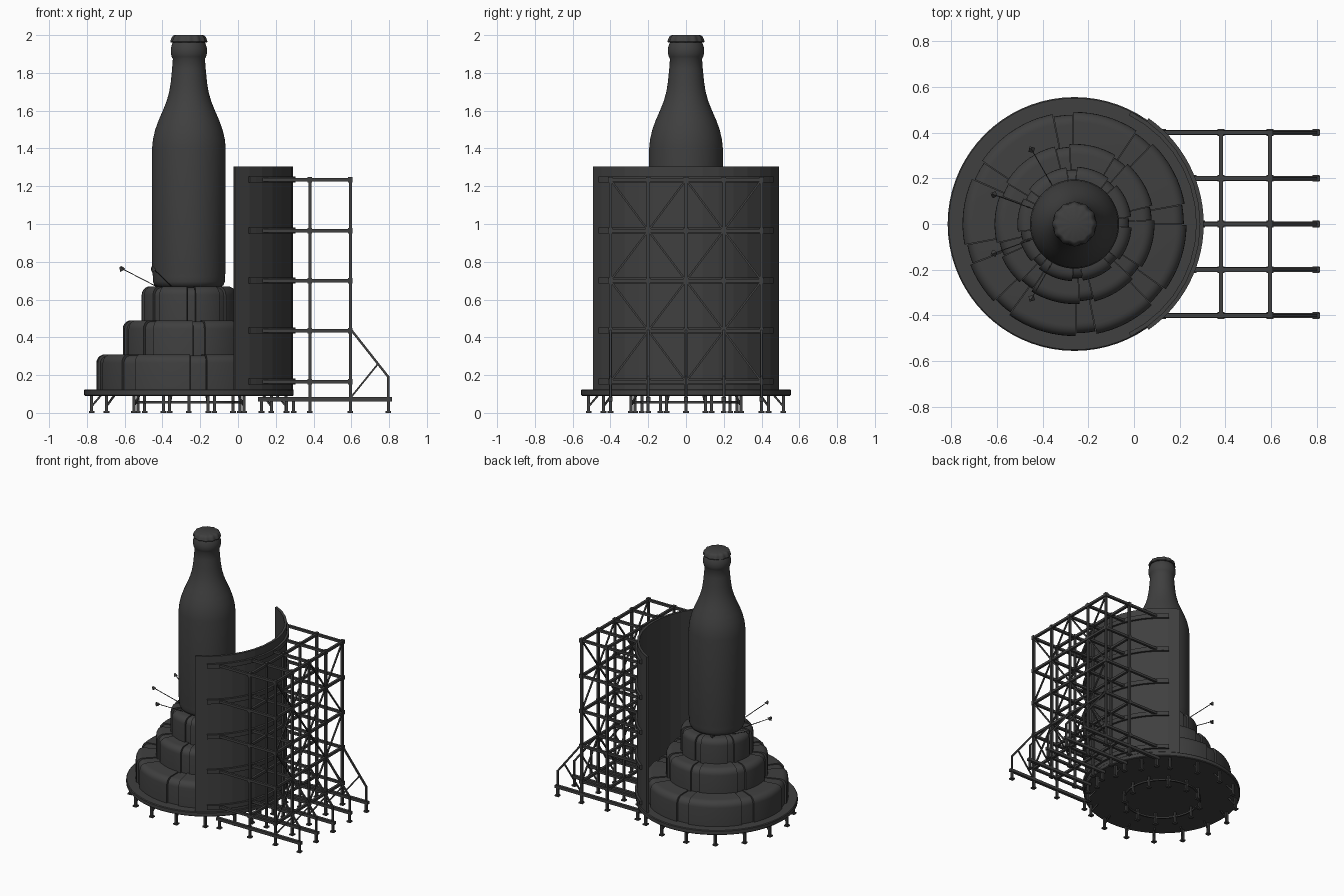
import bpy, bmesh
from math import sin, cos, radians, sqrt, pi
from mathutils import Vector, Matrix

if "Cube" in bpy.data.objects:
    bpy.data.objects.remove(bpy.data.objects["Cube"], do_unlink=True)

charcoal = bpy.data.materials.new("charcoal")
charcoal.use_nodes = True
charcoal.diffuse_color = (0.05, 0.05, 0.05, 1)
charcoal.node_tree.nodes["Principled BSDF"].inputs["Base Color"].default_value = (0.05, 0.05, 0.05, 1)

CX = -0.26  # axis of the round stage


def polar(r, angle, z):
    return Vector((CX + r * cos(radians(angle)), r * sin(radians(angle)), z))


def finish(name, bm, smooth=None):
    bmesh.ops.remove_doubles(bm, verts=bm.verts, dist=0.0002)
    bmesh.ops.recalc_face_normals(bm, faces=bm.faces)
    mesh = bpy.data.meshes.new(name)
    bm.to_mesh(mesh)
    bm.free()
    mesh.materials.append(charcoal)
    if smooth:
        mesh.shade_smooth()
        mesh.set_sharp_from_angle(angle=radians(smooth))
    obj = bpy.data.objects.new(name, mesh)
    bpy.context.collection.objects.link(obj)
    return obj


def sweep(bm, profile, a0=0, a1=360, steps=64, ripple=0, closed=True):
    """Turn an (r, z) profile about the stage axis from a0 to a1 degrees."""
    rings = []
    for i in range(steps + 1):
        a = a0 + (a1 - a0) * i / steps
        k = 1 + ripple * cos(radians(a * 12))
        rings.append([bm.verts.new(polar(r * k, a, z)) for r, z in profile])
    n = len(profile)
    for p, q in zip(rings, rings[1:]):
        for j in range(n if closed else n - 1):
            m = (j + 1) % n
            bm.faces.new((p[j], q[j], q[m], p[m]))
    if closed and a1 - a0 < 360:
        bm.faces.new(rings[0])
        bm.faces.new(rings[-1])


def ring_section(r0, r1, z0, z1):
    return [(r0, z0), (r1, z0), (r1, z1), (r0, z1)]


def bar(bm, a, b, w, h=None):
    """Square bar between two points."""
    a, b = Vector(a), Vector(b)
    d = b - a
    rot = d.to_track_quat('Z', 'Y').to_matrix().to_4x4()
    size = Matrix.Diagonal((w, h or w, d.length, 1))
    bmesh.ops.create_cube(bm, size=1, matrix=Matrix.Translation((a + b) / 2) @ rot @ size)


def block(bm, centre, sx, sy, sz):
    bmesh.ops.create_cube(bm, size=1, matrix=Matrix.Translation(centre) @ Matrix.Diagonal((sx, sy, sz, 1)))


def leg(bm, x, y, top, w=0.016):
    bar(bm, (x, y, 0), (x, y, top), w)
    block(bm, (x, y, 0.005), 0.03, 0.03, 0.01)


# Round platform
bm = bmesh.new()
sweep(bm, [(0, 0.09), (0.55, 0.09), (0.555, 0.095), (0.555, 0.12), (0.55, 0.125), (0, 0.125)], steps=72, closed=False)
finish("platform", bm, 30)

# Platform legs and the ring under the middle
bm = bmesh.new()
for i in range(16):
    a = 360 * (i + 0.5) / 16
    p = polar(0.525, a, 0)
    leg(bm, p.x, p.y, 0.095)
    bar(bm, polar(0.525, a, 0.035), polar(0.475, a, 0.092), 0.009)
for i in range(12):
    p = polar(0.27, i * 30, 0)
    leg(bm, p.x, p.y, 0.095)
finish("platform_legs", bm)
bm = bmesh.new()
sweep(bm, ring_section(0.264, 0.276, 0.05, 0.062), steps=36)
finish("under_ring", bm, 30)

# Stepped tiers: wide rounded blocks split by narrow recessed ones
narrow = [0, 46, 91, 146, 191, 224, 271, 314]


def tier(name, r, inner, z0, z1, shift):
    bm = bmesh.new()

    def piece(radius, top, a0, a1):
        c = 0.045
        prof = [(inner, z0), (radius, z0)]
        for k in range(6):
            t = pi / 2 * k / 5
            prof.append((radius - c + c * cos(t), top - c + c * sin(t)))
        prof.append((inner, top))
        sweep(bm, prof, a0, a1, max(3, int((a1 - a0) / 4)))

    for i, a in enumerate(narrow):
        nxt = narrow[i + 1] if i < 7 else 360
        s = a + shift
        piece(r - 0.012, z1 - 0.006, s, s + 10)
        piece(r, z1, s + 10.4, nxt + shift - 0.4)
    finish(name, bm, 35)


tier("lower_tier", 0.49, 0.2, 0.12, 0.31, 0)
tier("middle_tier", 0.35, 0.15, 0.3, 0.49, 3)
tier("upper_tier", 0.25, 0.1, 0.48, 0.67, -3)

# Bottle
bm = bmesh.new()
sweep(bm, [(0, 0.665), (0.165, 0.665), (0.182, 0.675), (0.191, 0.695), (0.19, 0.72), (0.195, 0.75),
           (0.195, 1.4), (0.19, 1.45), (0.178, 1.5), (0.16, 1.55), (0.138, 1.6), (0.118, 1.65), (0.104, 1.7),
           (0.096, 1.75), (0.089, 1.82), (0.085, 1.875), (0.091, 1.885), (0.096, 1.905), (0.096, 1.93),
           (0.088, 1.955), (0.08, 1.97), (0, 1.97)], closed=False)
finish("bottle", bm, 40)

# Crimped cap
bm = bmesh.new()
sweep(bm, [(0, 1.962), (0.093, 1.962), (0.095, 1.966), (0.09, 1.982), (0.083, 1.995), (0.074, 2.0), (0, 2.0)],
      steps=72, ripple=0.035, closed=False)
finish("bottle_cap", bm, 40)

# Curved back wall of flat panels, with ribs behind it
LEVELS = [0.165, 0.435, 0.7, 0.965, 1.235]
bm = bmesh.new()
sweep(bm, ring_section(0.532, 0.55, 0.09, 1.305), -63.5, 63.5, 14)
finish("back_wall", bm)
bm = bmesh.new()
for z in LEVELS:
    sweep(bm, ring_section(0.545, 0.565, z - 0.016, z + 0.016), -55, 55, 28)
finish("wall_ribs", bm)

# Scaffold behind the wall
ROWS = [-0.4, -0.2, 0, 0.2, 0.4]
POSTS = [0.38, 0.595]


def wall_x(y):
    return CX + sqrt(0.555 ** 2 - y * y)


bm = bmesh.new()
for y in ROWS:
    for x in POSTS:
        bar(bm, (x, y, 0.08), (x, y, 1.245), 0.016)
        for z in LEVELS:
            block(bm, (x, y, z), 0.024, 0.024, 0.03)
    for z in LEVELS:
        bar(bm, (wall_x(y), y, z), (0.6, y, z), 0.018)
for x in POSTS:
    for z in LEVELS:
        bar(bm, (x, -0.4, z), (x, 0.4, z), 0.018)
finish("scaffold_frame", bm)

# Diagonal braces across the outer face
bm = bmesh.new()
for j, (z0, z1) in enumerate(zip(LEVELS, LEVELS[1:])):
    for i, (y0, y1) in enumerate(zip(ROWS, ROWS[1:])):
        if (i + j) % 2:
            y0, y1 = y1, y0
        bar(bm, (0.595, y0, z0), (0.595, y1, z1), 0.01)
finish("scaffold_diagonals", bm)

# Base beams with feet and rear props
bm = bmesh.new()
for y in ROWS:
    start = wall_x(y) - 0.02
    bar(bm, (start, y, 0.072), (0.814, y, 0.072), 0.022)
    for x in [start + 0.02] + POSTS + [0.796]:
        leg(bm, x, y, 0.07)
finish("scaffold_base", bm)
bm = bmesh.new()
for y in ROWS:
    bar(bm, (0.796, y, 0.08), (0.796, y, 0.195), 0.012)
    bar(bm, (0.796, y, 0.19), (0.595, y, 0.445), 0.012)
    bar(bm, (0.6, y, 0.085), (0.74, y, 0.258), 0.009)
finish("rear_props", bm)

# Small lamps on thin rods
bm = bmesh.new()
for a in (120, 160, 200, 240):
    tip = polar(0.38, a, 0.765)
    bar(bm, polar(0.18, a, 0.668), tip, 0.004)
    rot = Matrix.Translation(tip) @ Matrix.Rotation(radians(a), 4, 'Z') @ Matrix.Rotation(radians(35), 4, 'Y')
    bmesh.ops.create_cone(bm, cap_ends=True, segments=4, radius1=0.017, radius2=0.006, depth=0.022, matrix=rot)
finish("lamps", bm)
